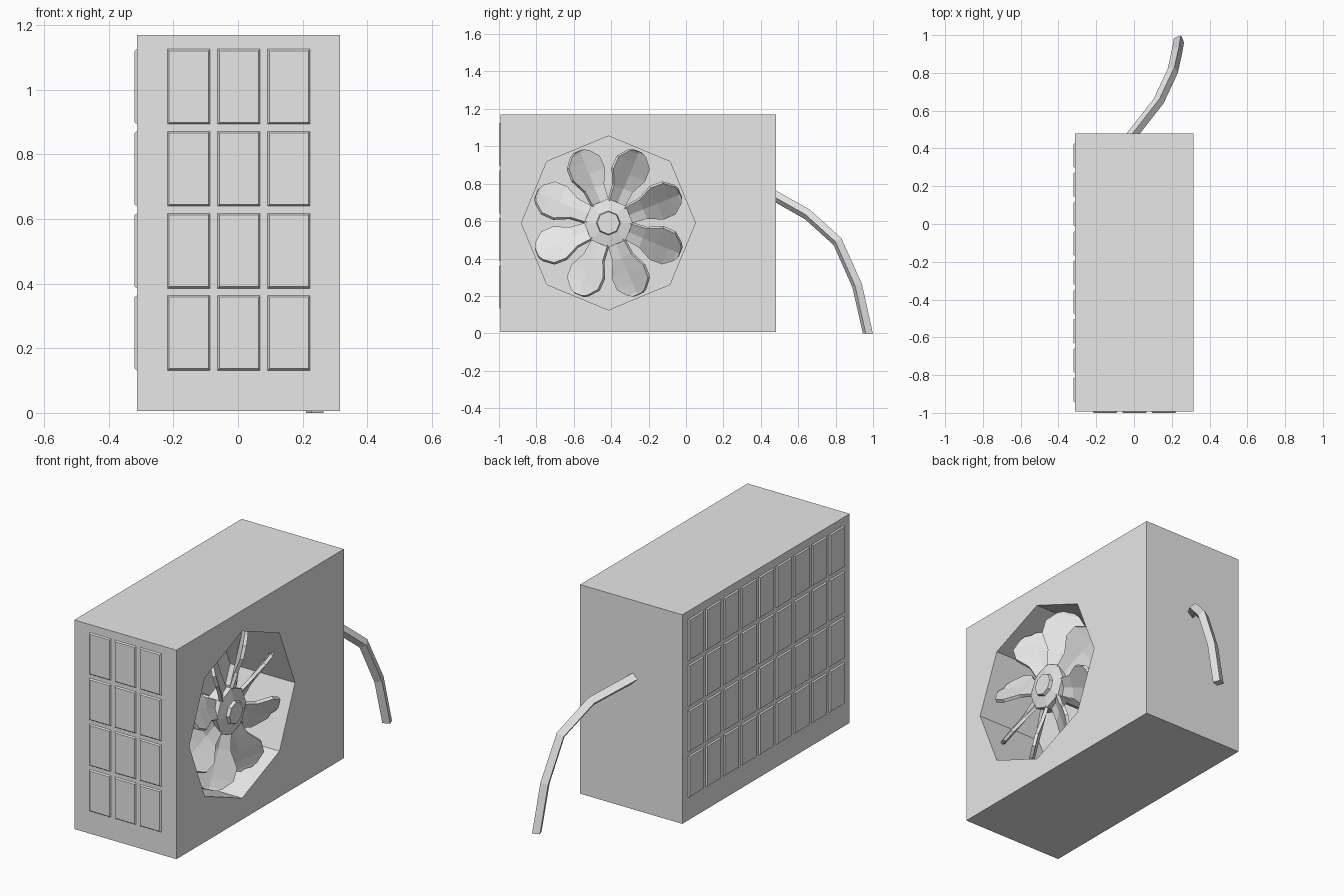
import bpy, bmesh
from math import cos, sin, pi
from mathutils import Vector, Matrix

if "Cube" in bpy.data.objects:
    bpy.data.objects.remove(bpy.data.objects["Cube"], do_unlink=True)

grey = bpy.data.materials.new("light_grey")
grey.use_nodes = True
grey.diffuse_color = (0.8, 0.8, 0.8, 1)
grey.node_tree.nodes["Principled BSDF"].inputs["Base Color"].default_value = (0.8, 0.8, 0.8, 1)

# Casing extents and fan centre
X0, X1 = -0.313, 0.316
Y0, Y1 = -0.993, 0.48
Z0, Z1 = 0.006, 1.17
FAN_Y, FAN_Z = -0.415, 0.59
RELIEF = 0.007


def finish(name, bm):
    bmesh.ops.recalc_face_normals(bm, faces=bm.faces[:])
    mesh = bpy.data.meshes.new(name)
    bm.to_mesh(mesh)
    bm.free()
    mesh.materials.append(grey)
    obj = bpy.data.objects.new(name, mesh)
    bpy.context.collection.objects.link(obj)
    return obj


def octagon(bm, r_back, r_front, x_back, x_front):
    """Eight-sided frustum on the fan axis."""
    place = Matrix.Translation(((x_back + x_front) / 2, FAN_Y, FAN_Z)) @ Matrix.Rotation(pi / 2, 4, 'Y')
    bmesh.ops.create_cone(bm, cap_ends=True, segments=8, radius1=r_back, radius2=r_front,
                          depth=x_front - x_back, matrix=place)


def bridge(bm, ring_a, ring_b):
    n = len(ring_a)
    for i in range(n):
        j = (i + 1) % n
        bm.faces.new((ring_a[i], ring_a[j], ring_b[j], ring_b[i]))


def panels(name, start, across, out, columns):
    """Grid of raised, chamfered panels on one wall."""
    bm = bmesh.new()
    start, across, out, up = Vector(start), Vector(across), Vector(out), Vector((0, 0, 1))
    width, height, chamfer = 0.135, 0.235, 0.007
    for col in range(columns):
        for row in range(4):
            corner = start + across * col * 0.155 + up * row * 0.254
            rings = []
            for inset, lift in ((0, -0.002), (chamfer, RELIEF)):
                spots = ((inset, inset), (width - inset, inset),
                         (width - inset, height - inset), (inset, height - inset))
                rings.append([bm.verts.new(corner + across * u + up * v + out * lift) for u, v in spots])
            bridge(bm, *rings)
            bm.faces.new(rings[0])
            bm.faces.new(rings[1])
    return finish(name, bm)


# Casing with an octagonal fan recess
bm = bmesh.new()
bmesh.ops.create_cube(bm, size=1)
bmesh.ops.scale(bm, vec=(X1 - X0, Y1 - Y0, Z1 - Z0), verts=bm.verts)
bmesh.ops.translate(bm, vec=((X0 + X1) / 2, (Y0 + Y1) / 2, (Z0 + Z1) / 2), verts=bm.verts)
casing = finish("casing", bm)

bm = bmesh.new()
octagon(bm, 0.465, 0.465, X1 - 0.4, X1 + 0.1)
cutter = finish("recess_cutter", bm)
cutter.hide_render = True
cut = casing.modifiers.new("fan_recess", 'BOOLEAN')
cut.operation = 'DIFFERENCE'
cut.solver = 'EXACT'
cut.object = cutter
bpy.context.view_layer.objects.active = casing
bpy.ops.object.modifier_apply(modifier=cut.name)
bpy.data.objects.remove(cutter, do_unlink=True)

# Vent panels on the front and right walls
panels("front_vent_panels", (-0.22, Y0, 0.13), (1, 0, 0), (0, -1, 0), 3)
panels("right_vent_panels", (X0, -0.945, 0.13), (0, 1, 0), (-1, 0, 0), 9)

# Fan hub, cap and shaft
bm = bmesh.new()
octagon(bm, 0.13, 0.13, 0.17, 0.25)
octagon(bm, 0.13, 0.065, 0.25, 0.263)
octagon(bm, 0.065, 0.06, 0.263, 0.28)
octagon(bm, 0.05, 0.05, X1 - 0.41, 0.17)
finish("fan_hub", bm)

# Eight pitched petal blades: radius, half width, pitch slope
stations = [(0.1, 0.045, 0.35), (0.2, 0.055, 0.6), (0.28, 0.092, 0.76),
            (0.35, 0.09, 0.76), (0.4, 0.05, 0.76), (0.415, 0.025, 0.76)]
bm = bmesh.new()
for k in range(8):
    a = (k + 0.5) * pi / 4
    rows = []
    for radius, half, slope in stations:
        row = []
        for side in (-1, 0, 1):
            p = side * half
            camber = 0 if side else -0.01
            row.append(bm.verts.new((0.228 + p * slope + camber,
                                     FAN_Y + radius * cos(a) - p * sin(a),
                                     FAN_Z + radius * sin(a) + p * cos(a))))
        rows.append(row)
    for r0, r1 in zip(rows, rows[1:]):
        for i in range(2):
            bm.faces.new((r0[i], r0[i + 1], r1[i + 1], r1[i]))
blades = finish("fan_blades", bm)
thick = blades.modifiers.new("thickness", 'SOLIDIFY')
thick.thickness = 0.018
thick.offset = 0

# Drooping square cable at the back
path = [Vector(p) for p in ((-0.05, 0.42, 0.765), (0.13, 0.65, 0.635), (0.205, 0.81, 0.49),
                            (0.228, 0.915, 0.255), (0.238, 0.972, 0))]
across = Vector((0.92, -0.38, 0)).normalized()
bm = bmesh.new()
rings = []
for i, p in enumerate(path):
    if i == len(path) - 1:
        along = Vector((0, 0, -1))
    else:
        along = path[i + 1] - p
        if i:
            along = along.normalized() + (p - path[i - 1]).normalized()
    up = across.cross(along).normalized()
    rings.append([bm.verts.new(p + d * 0.029) for d in (across, up, -across, -up)])
for r0, r1 in zip(rings, rings[1:]):
    bridge(bm, r0, r1)
bm.faces.new(rings[0])
bm.faces.new(rings[-1])
finish("cable", bm)
